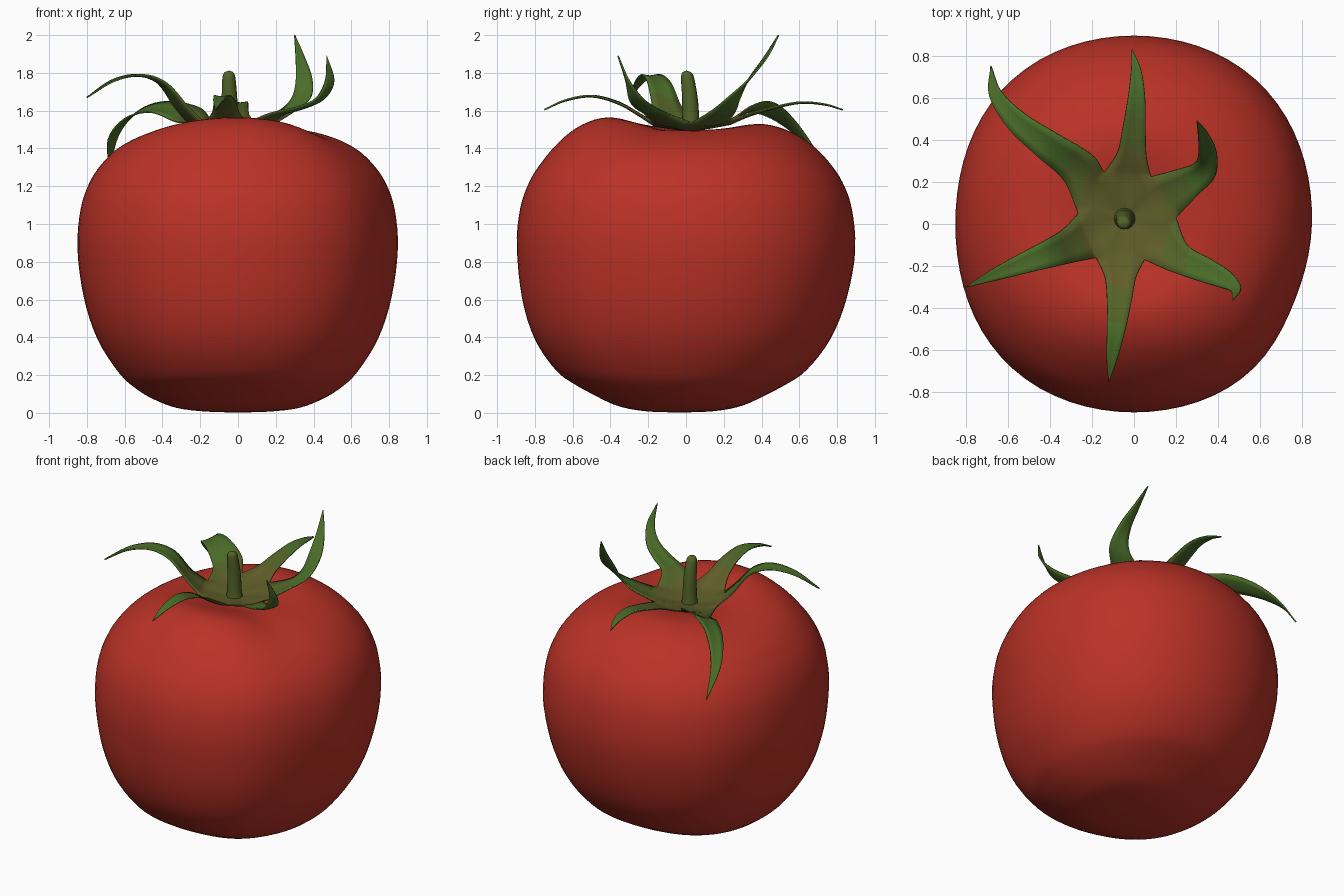
import bpy, bmesh, math
from mathutils import Vector

cube = bpy.data.objects.get("Cube")
if cube:
    bpy.data.objects.remove(cube)


def material(name, rgb):
    m = bpy.data.materials.new(name)
    m.use_nodes = True
    m.diffuse_color = (*rgb, 1)
    bsdf = m.node_tree.nodes["Principled BSDF"]
    bsdf.inputs["Base Color"].default_value = (*rgb, 1)
    bsdf.inputs["Roughness"].default_value = 0.6
    return m


RED = material("tomato red", (0.495, 0.032, 0.02))
GREEN = material("leaf green", (0.07, 0.155, 0.022))
MOSS = material("moss green", (0.085, 0.125, 0.021))
OLIVE = material("olive", (0.115, 0.11, 0.022))


def spline(points, steps):
    """Smooth Catmull-Rom path through a few points of any dimension."""
    pts = [Vector(p) for p in points]
    pts = [2 * pts[0] - pts[1]] + pts + [2 * pts[-1] - pts[-2]]
    out = []
    for a, b, c, d in zip(pts, pts[1:], pts[2:], pts[3:]):
        for i in range(steps):
            t = i / steps
            out.append(0.5 * (2 * b + (c - a) * t + (2 * a - 5 * b + 4 * c - d) * t ** 2
                              + (3 * b - a - 3 * c + d) * t ** 3))
    return out + [pts[-2]]


def loft(bm, rows, closed):
    """Skin a list of point rows with quads."""
    grid = [[bm.verts.new(p) for p in row] for row in rows]
    n = len(rows[0])
    for r, s in zip(grid, grid[1:]):
        for i in range(n if closed else n - 1):
            j = (i + 1) % n
            bm.faces.new((r[i], r[j], s[j], s[i]))


def finish(bm, name, mats):
    bmesh.ops.remove_doubles(bm, verts=bm.verts, dist=0.0005)
    bmesh.ops.recalc_face_normals(bm, faces=bm.faces)
    mesh = bpy.data.meshes.new(name)
    bm.to_mesh(mesh)
    bm.free()
    obj = bpy.data.objects.new(name, mesh)
    bpy.context.collection.objects.link(obj)
    for m in mats:
        mesh.materials.append(m)
    mesh.shade_smooth()
    return obj


def bump(x, centre, width):
    return math.exp(-((x - centre) / width) ** 2)


# Fruit: lathed profile (radius share, height) with uneven lobes and shoulders
PROFILE = [(0, 0.002), (0.2, 0.007), (0.38, 0.026), (0.52, 0.07), (0.63, 0.125), (0.74, 0.21),
           (0.875, 0.39), (0.96, 0.61), (1, 0.87), (0.98, 1.08), (0.925, 1.22), (0.85, 1.32),
           (0.75, 1.41), (0.62, 1.48), (0.46, 1.52), (0.29, 1.51), (0.12, 1.475), (0, 1.465)]


def fruit_point(share, z, angle):
    top = max(0, min(1, (z - 0.9) / 0.55))
    low = max(0, 1 - z / 0.8)
    wave = math.cos(2 * angle)
    groove = math.exp((math.cos(angle - math.radians(332)) - 1) / 0.06)
    radius = 0.884 - 0.023 * wave - 0.011 * math.cos(4 * angle) - 0.025 * groove
    shoulder = top * bump(share, 0.53, 0.29)
    x = share * radius * math.cos(angle) - 0.02 * top * (1 - share)
    y = share * radius * math.sin(angle) - 0.035 * low
    z -= shoulder * (0.028 * wave + 0.019 * math.sin(angle) + 0.02 * groove)
    z += low * bump(share, 0.58, 0.22) * 0.036 * math.sin(angle) ** 2
    return (x, y, z)


bm = bmesh.new()
SIDES = 72
loft(bm, [[fruit_point(max(s, 0), z, math.tau * i / SIDES) for i in range(SIDES)]
          for s, z in spline(PROFILE, 4)], True)
finish(bm, "fruit", [RED])

# Calyx: six leaves that share the hollows of a central star
CENTRE = Vector((-0.045, 0.03, 1.49))
HOLLOWS = [Vector(p) for p in ((0.2, 0.03, 1.535), (0.08, 0.225, 1.545), (-0.14, 0.245, 1.545),
                               (-0.265, 0.05, 1.535), (-0.18, -0.16, 1.535), (0.05, -0.17, 1.535))]
# Each leaf: half width near its base, sideways tilt, then its midline out to the tip
LEAVES = [
    (0.075, 0, [(0.26, 0.2, 1.6), (0.335, 0.255, 1.67), (0.35, 0.335, 1.77), (0.33, 0.42, 1.88), (0.3, 0.49, 2.0)]),
    (0.07, 0, [(-0.01, 0.33, 1.58), (0, 0.45, 1.615), (0.012, 0.6, 1.645), (0.01, 0.73, 1.635), (-0.01, 0.83, 1.605)]),
    (0.09, 0.4, [(-0.27, 0.27, 1.58), (-0.42, 0.38, 1.62), (-0.56, 0.49, 1.58), (-0.66, 0.62, 1.46), (-0.68, 0.75, 1.28)]),
    (0.085, 0, [(-0.3, -0.1, 1.62), (-0.4, -0.14, 1.745), (-0.52, -0.185, 1.79), (-0.66, -0.24, 1.76), (-0.8, -0.3, 1.67)]),
    (0.075, 0, [(-0.065, -0.25, 1.585), (-0.07, -0.36, 1.645), (-0.085, -0.5, 1.68), (-0.105, -0.64, 1.655), (-0.12, -0.75, 1.605)]),
    (0.075, 0, [(0.21, -0.16, 1.585), (0.34, -0.22, 1.62), (0.435, -0.265, 1.665), (0.485, -0.31, 1.76), (0.47, -0.36, 1.89)]),
]
ACROSS = (-1, -0.5, 0, 0.5, 1)


def leaf_row(mid, half):
    return [mid + half * u - Vector((0, 0, 0.15 * half.length * (1 - u * u))) for u in ACROSS]


bm = bmesh.new()
for k, (width, tilt, path) in enumerate(LEAVES):
    a, b = HOLLOWS[k], HOLLOWS[(k + 1) % 6]
    rows = [leaf_row(CENTRE.lerp((a + b) / 2, t / 4), (b - a) * t / 8) for t in range(4)]
    mids = [(a + b) / 2] + [Vector(p) for p in path]
    halves = [(b - a) / 2]
    for i, share in enumerate((1, 0.78, 0.58, 0.34, 0.02)):
        ahead = mids[min(i + 2, len(mids) - 1)] - mids[i]
        side = Vector((-ahead.y, ahead.x, 0)).normalized()
        side.z = -tilt
        halves.append(side * width * share)
    rows += [leaf_row(m, h) for m, h in zip(spline(mids, 5), spline(halves, 5))]
    loft(bm, rows, False)
# Olive heart fading outwards, reaching further along the front and back leaves
for f in bm.faces:
    d = f.calc_center_median() - CENTRE
    reach = math.hypot(d.x * 1.25, d.y * 0.8)
    f.material_index = 2 if reach < 0.27 else 1 if reach < 0.4 else 0
calyx = finish(bm, "calyx", [GREEN, MOSS, OLIVE])
skin = calyx.modifiers.new("leaf thickness", "SOLIDIFY")
skin.thickness = 0.008
skin.offset = 0

# Stem: tapered stalk with a rounded, slightly bent end
STEM = [(-0.04, 0.025, 1.46, 0.062), (-0.045, 0.025, 1.52, 0.048), (-0.045, 0.022, 1.65, 0.042),
        (-0.048, 0.01, 1.76, 0.036), (-0.048, 0.005, 1.8, 0.026), (-0.048, 0.003, 1.812, 0)]
bm = bmesh.new()
loft(bm, [[(x + r * math.cos(math.tau * i / 16), y + r * math.sin(math.tau * i / 16), z)
           for i in range(16)] for x, y, z, r in spline(STEM, 4)], True)
finish(bm, "stem", [MOSS])
